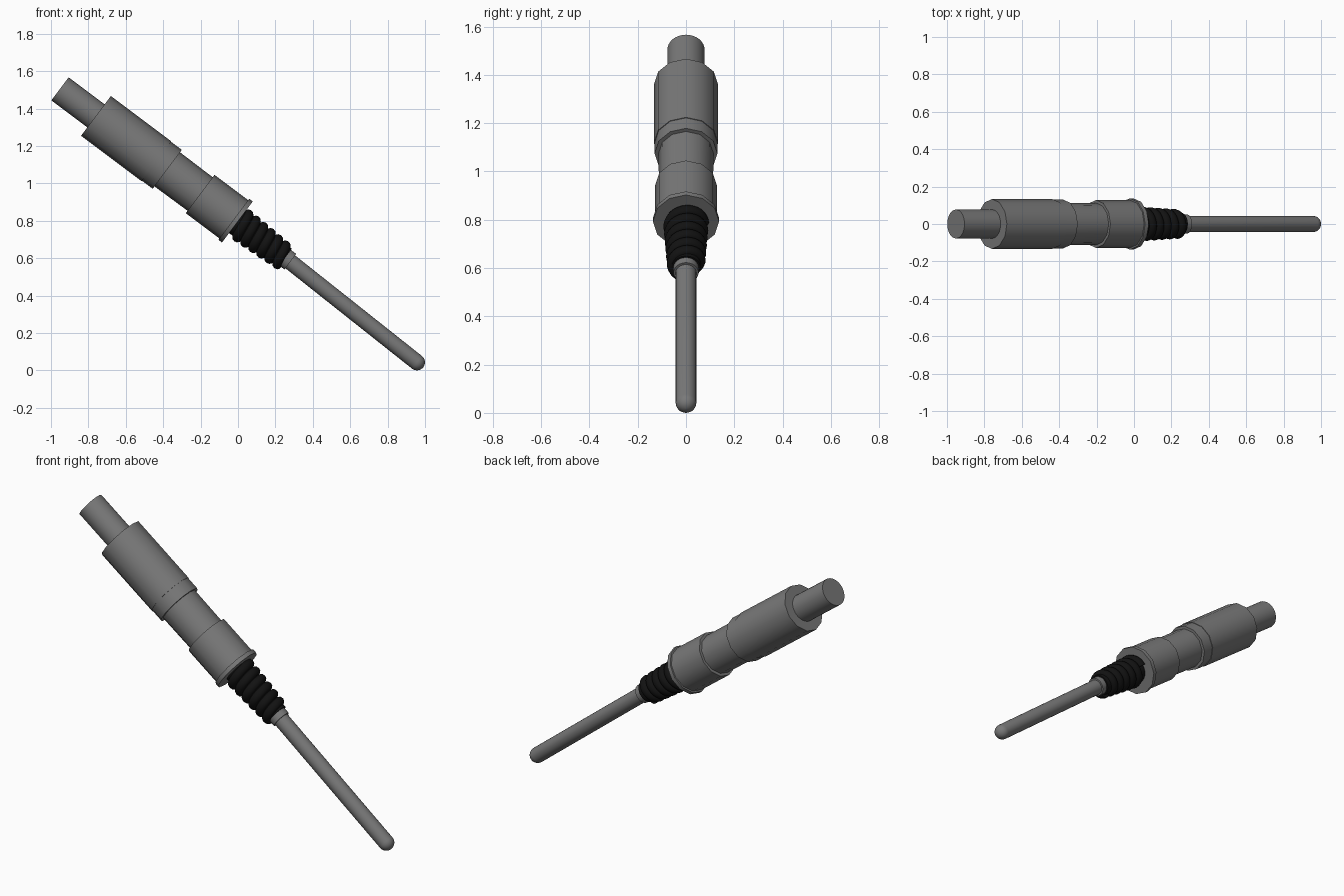
import bpy, bmesh, math
from mathutils import Matrix, Vector

if "Cube" in bpy.data.objects:
    bpy.data.objects.remove(bpy.data.objects["Cube"])


def mat(name, v):
    m = bpy.data.materials.new(name)
    m.diffuse_color = (v, v, v, 1)
    m.use_nodes = True
    m.node_tree.nodes["Principled BSDF"].inputs["Base Color"].default_value = m.diffuse_color
    return m


GREY = mat("mid grey", 0.19)
BLACK = mat("rubber black", 0.006)

# Plug axis: starts at the pin end and slopes down to the right
START = Vector((-0.952, 0, 1.505))
AXIS = Vector((0.8, 0, -0.6))


def frame(origin, d):
    """Matrix whose local z runs along d, local x points up."""
    d = d.normalized()
    y = Vector((0, -1, 0))
    x = y.cross(d)
    m = Matrix((x, y, d)).transposed().to_4x4()
    m.translation = origin
    return m


PLUG = frame(START, AXIS)


def finish(bm, name, material, matrix):
    bmesh.ops.remove_doubles(bm, verts=bm.verts, dist=1e-5)
    bmesh.ops.recalc_face_normals(bm, faces=bm.faces)
    bm.transform(matrix)
    me = bpy.data.meshes.new(name)
    bm.to_mesh(me)
    bm.free()
    me.materials.append(material)
    ob = bpy.data.objects.new(name, me)
    bpy.context.collection.objects.link(ob)
    bpy.ops.object.select_all(action='DESELECT')
    ob.select_set(True)
    bpy.context.view_layer.objects.active = ob
    bpy.ops.object.shade_smooth_by_angle(angle=math.radians(40))
    return ob


def skin(bm, rings, capped=True):
    """Join successive vertex rings with quads and cap the ends."""
    n = len(rings[0])
    for a, b in zip(rings, rings[1:]):
        for i in range(n):
            j = (i + 1) % n
            bm.faces.new((a[i], a[j], b[j], b[i]))
    if capped:
        bm.faces.new(rings[0])
        bm.faces.new(rings[-1])


def lathe(name, material, profile, sides, matrix=PLUG):
    """Turn (position, radius) points around the local z axis."""
    bm = bmesh.new()
    rings = []
    for t, r in profile:
        rings.append([bm.verts.new((r * math.cos(a), r * math.sin(a), t))
                      for a in (math.tau * i / sides for i in range(sides))])
    skin(bm, rings)
    return finish(bm, name, material, matrix)


# Metal plug, from pin to collar
lathe("contact_pin", GREY, [(0, 0.077), (0.30, 0.077)], 32)
lathe("main_sleeve", GREY, [(0.241, 0.133), (0.645, 0.133)], 12)
lathe("sleeve_band", GREY, [(0.645, 0.130), (0.717, 0.130)], 12)
lathe("neck", GREY, [(0.70, 0.114), (0.95, 0.112)], 12)
lathe("rear_sleeve", GREY, [(0.937, 0.128), (1.17, 0.128)], 12)
lathe("collar", GREY, [(1.162, 0.137), (1.186, 0.137)], 12)

# Strain relief: tapered core wrapped by a coil
lathe("strain_relief_core", BLACK, [(1.18, 0.075), (1.505, 0.06)], 24)

bm = bmesh.new()
rings = []
turns, steps, tube = 5.75, 32, 0.022
count = int(turns * steps)
for k in range(count + 1):
    f = k / count
    a = -math.pi / 2 + math.tau * turns * f
    R = 0.073 - 0.016 * f
    t = 1.196 + 0.297 * f
    ring = []
    for i in range(10):
        b = math.tau * i / 10
        r = R + tube * math.cos(b)
        ring.append(bm.verts.new((r * math.cos(a), r * math.sin(a),
                                  t + tube * 1.15 * math.sin(b))))
    rings.append(ring)
skin(bm, rings)
finish(bm, "strain_relief_coil", BLACK, PLUG)

# Cable ferrule
lathe("cable_ferrule", GREY, [(1.48, 0.052), (1.54, 0.052)], 24)

# Cable with rounded end, slightly steeper than the plug
cable_from = START + AXIS * 1.50
cable_to = Vector((0.957, 0, 0.043))
length = (cable_to - cable_from).length
radius = 0.043
profile = [(0, radius), (length, radius)]
for i in range(1, 7):
    a = math.pi / 2 * i / 6.3
    profile.append((length + radius * math.sin(a), radius * math.cos(a)))
lathe("cable", GREY, profile, 24, frame(cable_from, cable_to - cable_from))
